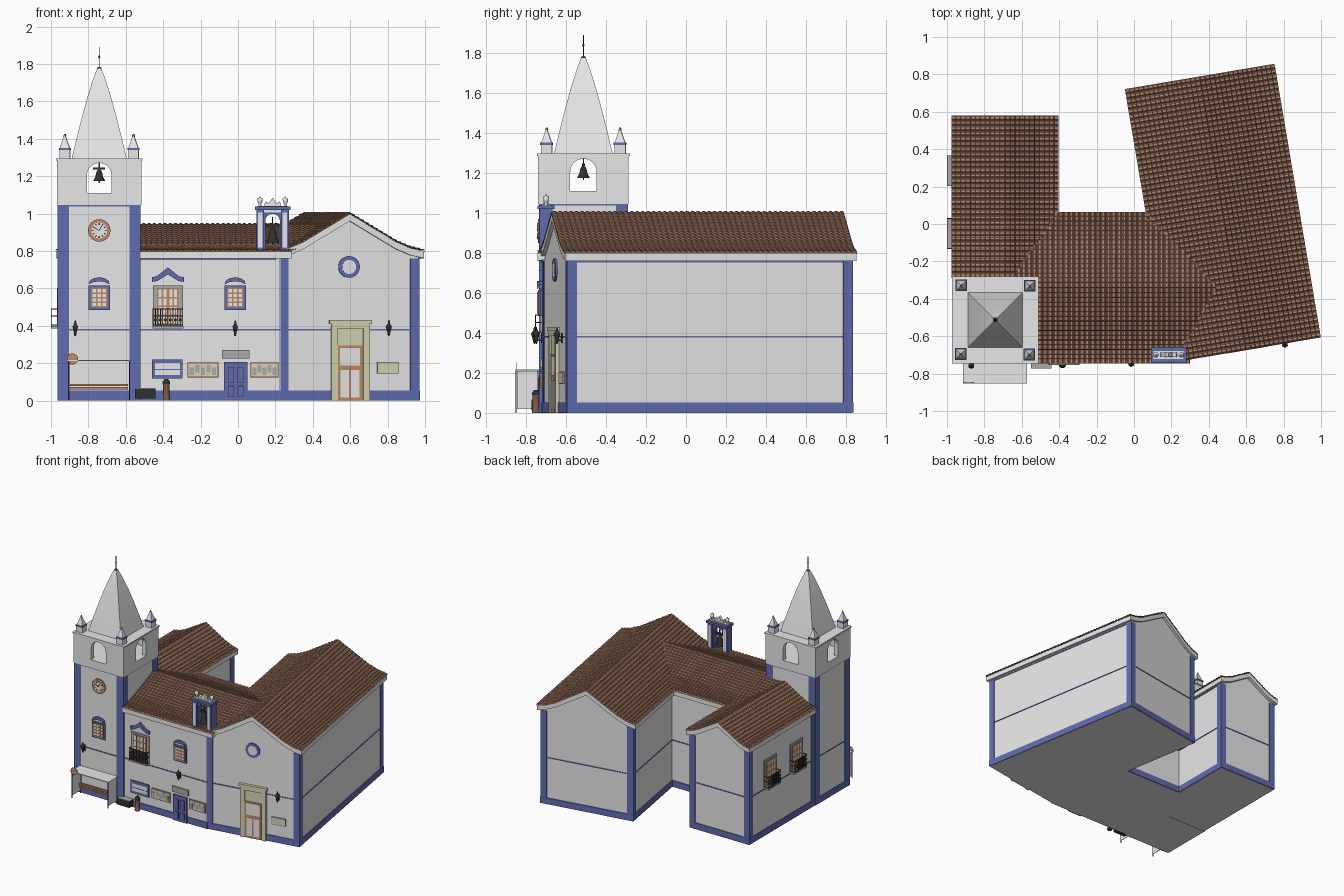
import bpy, bmesh
from math import pi, sin, cos, radians
from mathutils import Matrix

if "Cube" in bpy.data.objects:
    bpy.data.objects.remove(bpy.data.objects["Cube"])


def material(name, red, green, blue):
    mat = bpy.data.materials.new(name)
    mat.use_nodes = True
    mat.diffuse_color = (red, green, blue, 1)
    mat.node_tree.nodes["Principled BSDF"].inputs["Base Color"].default_value = (red, green, blue, 1)
    return mat


white = material("white plaster", .8, .8, .8)
blue = material("blue trim", .12, .15, .43)
tile = material("terracotta tile", .47, .25, .16)
groove = material("tile groove", .23, .115, .075)
wood = material("orange wood", .52, .25, .13)
brown = material("dark brown wood", .2, .09, .05)
stone = material("beige stone", .68, .65, .47)
grey = material("grey stone", .4, .4, .41)
black = material("dark iron", .03, .03, .03)


def move(x, y, z=0, turn=0):
    return Matrix.Translation((x, y, z)) @ Matrix.Rotation(radians(turn), 4, "Z")


def finish(name, bm, mats, frame):
    mesh = bpy.data.meshes.new(name)
    bm.to_mesh(mesh)
    bm.free()
    for mat in mats:
        mesh.materials.append(mat)
    obj = bpy.data.objects.new(name, mesh)
    obj.matrix_world = frame
    bpy.context.collection.objects.link(obj)
    return obj


def prism(name, mat, frame, points, y0, y1):
    """Outline in x and z, extruded along y."""
    bm = bmesh.new()
    face = bm.faces.new([bm.verts.new((x, y0, z)) for x, z in points])
    new = bmesh.ops.extrude_face_region(bm, geom=[face])["geom"]
    bmesh.ops.translate(bm, vec=(0, y1 - y0, 0), verts=[v for v in new if isinstance(v, bmesh.types.BMVert)])
    bmesh.ops.recalc_face_normals(bm, faces=bm.faces)
    return finish(name, bm, [mat], frame)


def box(name, mat, frame, x0, x1, y0, y1, z0, z1):
    return prism(name, mat, frame, [(x0, z0), (x1, z0), (x1, z1), (x0, z1)], y0, y1)


def plate(name, mat, frame, x, z, w, h, depth):
    """Panel on a wall, centred on x, standing at height z."""
    return box(name, mat, frame, x - w / 2, x + w / 2, -depth, .002, z, z + h)


def disc(name, mat, frame, x, z, r, depth, back=0):
    ring = [(x + r * cos(a * pi / 12), z + r * sin(a * pi / 12)) for a in range(24)]
    return prism(name, mat, frame, ring, -depth, back)


def lathe(name, mat, frame, profile, sides=12):
    bm = bmesh.new()
    rows = []
    for r, z in profile:
        rows.append([bm.verts.new((r * cos((s + .5) * 2 * pi / sides), r * sin((s + .5) * 2 * pi / sides), z))
                     for s in range(sides)])
    for low, high in zip(rows, rows[1:]):
        for s in range(sides):
            t = (s + 1) % sides
            bm.faces.new((low[s], low[t], high[t], high[s]))
    bm.faces.new(rows[0][::-1])
    bm.faces.new(rows[-1])
    obj = finish(name, bm, [mat], frame)
    if sides > 4:
        for poly in obj.data.polygons:
            poly.use_smooth = len(poly.vertices) == 4


def arch(name, mat, frame, half, r, z0, spring, z1, y0, y1):
    curve = [(-r * cos(a * pi / 12), spring + r * sin(a * pi / 12)) for a in range(13)]
    prism(name, mat, frame, [(-half, z0), (-r, z0)] + curve + [(r, z0), (half, z0), (half, z1), (-half, z1)], y0, y1)


# Flared roof section, as fractions of half width and rise
SECTION = [(0, 1), (.62, .25), (.82, .08), (1, 0)]


def roof_height(x, half, eave, rise):
    f = min(abs(x) / half, 1)
    for (a, p), (b, q) in zip(SECTION, SECTION[1:]):
        if f <= b:
            return eave + rise * (p + (q - p) * (f - a) / (b - a))
    return eave


def roof(name, frame, half, eave, rise, y0, y1, slab_start, slab_end, skew=0):
    def line(width, drop):
        xs = [s * f * width for s in (-1, 1) for f, _ in (SECTION[::-1] if s < 0 else SECTION[1:])]
        return [(x, roof_height(x, half, eave, rise) - drop) for x in xs]
    prism(name + "_slab", tile, frame, line(half, 0) + line(half, .004)[::-1], slab_start, slab_end)
    prism(name + "_cornice", white, frame, line(half - .003, .003) + line(half - .003, .04)[::-1],
          slab_start + .003, slab_end - .003)
    # Rows of overlapping rolled tiles
    rows, cols = round(half / .026), round((y1 - y0) / .028)
    pitch = (y1 - y0) / cols
    ys = [(y0 + (c + f) * pitch, h) for c in range(cols)
          for f, h in ((0, 0), (.16, 0), (.36, .005), (.8, .005))] + [(y1, 0)]
    stations = []
    for r in range(rows):
        stations += [(half * (1 - r / rows), .007), (half * (1 - (r + .87) / rows), .001)]
    stations.append((0, .004))
    bm = bmesh.new()
    for side in (1, -1):
        grid = [[bm.verts.new((side * x, y, roof_height(x, half, eave, rise) + lift + h)) for y, h in ys]
                for x, lift in stations]
        for i in range(len(stations) - 1):
            for j in range(len(ys) - 1):
                hidden = side > 0 and ys[j][0] < slab_start - .01
                if hidden or ys[j][0] > y1 - skew * stations[i][0] / half:
                    continue
                quad = [grid[i][j], grid[i][j + 1], grid[i + 1][j + 1], grid[i + 1][j]]
                bm.faces.new(quad[::side]).material_index = int(j % 4 == 0 or i % 2)
    finish(name + "_tiles", bm, [tile, groove], frame)


def body(name, frame, hx, y0, y1, half, eave, rise):
    top = [(f * hx, roof_height(f * hx, half, eave, rise) - .03) for f in (-1, -.7, 0, .7, 1)]
    prism(name + "_walls", white, frame, [(hx, 0), (-hx, 0)] + top, y0, y1)


def trim(name, frame, hx, y0, y1, top, corner):
    def band(label, out, z0, z1, inset=0):
        box(name + label, blue, frame, -hx - out, hx + out, y0 - out + inset, y1 + out - inset, z0, z1)
    band("_base_band", .006, .002, .053)
    band("_middle_band", .004, .376, .384)
    band("_top_band", .004, top - .008, top, 0 if top > 1 else .02)
    if corner:
        for sx in (-1, 1):
            for y, d in ((y0, 1), (y1, -1)):
                xs = sorted((sx * (hx + .005), sx * (hx - corner)))
                yy = sorted((y - d * .005, y + d * corner))
                box(name + "_corner", blue, frame, *xs, *yy, .003, top)


# Three buildings under tiled roofs
church, wing, centre = move(.475, .0575, 0, 9.6), move(-.69, 0), move(0, -.34, 0, -90)
roof("church_roof", church, .406, .8, .2, -.742, .742, -.742, .742)
body("church", church, .375, -.72, .72, .406, .8, .2)
trim("church", church, .375, -.72, .72, .76, .045)
roof("wing_roof", wing, .287, .8, .14, -.29, .58, -.29, .58)
body("wing", wing, .265, -.29, .55, .287, .8, .14)
trim("wing", wing, .265, -.29, .55, .76, .045)
roof("centre_roof", centre, .405, .8, .14, -.69, .47, -.525, .29, .17)
body("centre", centre, .38, -.6, .226, .405, .8, .14)
trim("centre", centre, .38, -.6, .222, .76, 0)

# Tower shaft and open belfry
tower = move(-.742, -.513)
box("tower_shaft", white, tower, -.217, .217, -.217, .217, 0, 1.05)
trim("tower", tower, .217, -.217, .217, 1.045, .055)
box("belfry_floor", white, tower, -.226, .226, -.226, .226, 1.045, 1.11)
for turn in range(0, 360, 90):
    side = tower @ Matrix.Rotation(radians(turn), 4, "Z")
    arch("belfry_wall", white, side, .226, .066, 1.11, 1.205, 1.29, -.226, -.19)
    # Corner pinnacles
    pin = side @ Matrix.Translation((.185, .182, 0))
    lathe("pinnacle_base", white, pin, [(.039, 1.29), (.039, 1.345)], 4)
    lathe("pinnacle_band", blue, pin, [(.044, 1.34), (.044, 1.352)], 4)
    lathe("pinnacle_point", white, pin, [(.036, 1.352), (.006, 1.415)], 4)
    lathe("pinnacle_ball", grey, pin, [(.003, 1.405), (.007, 1.416), (.003, 1.427)], 8)
box("belfry_cornice", white, tower, -.232, .232, -.232, .232, 1.285, 1.296)
spire_shape = [(.148, 1.29), (.122, 1.4), (.094, 1.51), (.064, 1.62), (.036, 1.71), (.012, 1.775)]
lathe("spire", white, tower, [(r * 2 ** .5, z) for r, z in spire_shape], 4)
lathe("finial", black, tower, [(.014, 1.77), (.012, 1.78), (.002, 1.785), (.002, 1.83), (.007, 1.838),
                               (.002, 1.846), (.002, 1.89)], 8)
BELL = [(1, 0), (.95, .08), (.65, .35), (.5, .75), (.3, .95), (.08, 1)]


def bell(name, frame, r, z, h):
    lathe(name, black, frame, [(a * r, z + b * h) for a, b in BELL], 16)
    box(name + "_yoke", black, frame, -r, r, -.008, .008, z + h, z + h * 1.2)
    box(name + "_hanger", black, frame, -.003, .003, -.003, .003, z - .01, z + h * 1.6)


bell("tower_bell", tower, .032, 1.175, .06)

# Small bell gable on the front eave
gable = move(.185, -.7)
arch("gable_arch", white, gable, .085, .042, .79, .96, 1.025, -.02, .02)
arch("gable_arch_rim", blue, gable, .047, .039, .79, .96, 1.006, -.023, .023)
for s in (-1, 1):
    box("gable_pillar", blue, gable, s * .066 - .021, s * .066 + .021, -.032, .032, .79, 1.02)
    for y in (-.034, .031):
        box("gable_pillar_panel", white, gable, s * .066 - .012, s * .066 + .012, y, y + .003, .82, 1.005)
    lathe("gable_urn", white, gable @ Matrix.Translation((s * .068, 0, 0)),
          [(.013, 1.035), (.006, 1.05), (.013, 1.062), (.015, 1.08), (.005, 1.084), (.004, 1.092)])
box("gable_cornice", blue, gable, -.095, .095, -.042, .042, 1.02, 1.038)
box("gable_cornice_top", white, gable, -.08, .08, -.022, .022, 1.03, 1.042)
prism("gable_crest", white, gable, [(-.045, 1.038), (.045, 1.038), (.04, 1.065), (.02, 1.055), (0, 1.085),
                                    (-.02, 1.055), (-.04, 1.065)], -.012, .012)
bell("gable_bell", gable, .034, .845, .085)

# Wall frames: x along the wall, -y outward
tower_front, centre_front = move(0, -.73), move(0, -.72)
church_front = church @ Matrix.Translation((0, -.72, 0))
west = move(-.955, 0, 0, -90)


def glazing(name, frame, x, z, w, h, columns, rows, depth):
    plate(name + "_glass", white, frame, x, z, w, h, depth)
    for c in range(columns + 1):
        plate(name + "_bar", wood, frame, x - w / 2 + w * c / columns, z, .008, h, depth + .003)
    for r in range(rows + 1):
        plate(name + "_rail", wood, frame, x, z + h * r / rows - .004, w + .008, .008, depth + .003)


def small_window(frame, x):
    plate("window_surround", blue, frame, x, .485, .114, .13, .009)
    glazing("window", frame, x, .502, .082, .098, 3, 4, .011)
    hood = [(-.056, .622), (-.05, .642), (-.03, .654), (0, .66), (.03, .654), (.05, .642), (.056, .622),
            (.03, .634), (0, .638), (-.03, .634)]
    prism("window_hood", blue, frame, [(x + a, z) for a, z in hood], -.016, .005)


def balcony(frame, x, depth):
    plate("balcony_surround", grey, frame, x, .395, .16, .222, .009)
    for s in (-.029, .029):
        glazing("balcony_door", frame, x + s, .41, .05, .188, 2, 4, .011)
    plate("balcony_slab", grey, frame, x, .385, .165, .014, depth)
    for z in (.402, .45, .488):
        for s in (-.08, .08):
            box("side_rail", black, frame, x + s - .002, x + s + .002, -depth, 0, z, z + .005)
        box("front_rail", black, frame, x - .082, x + .082, -depth, .004 - depth, z, z + .005)
    for i in range(13):
        a = x - .08 + i * .16 / 12
        box("baluster", black, frame, a - .002, a + .002, -depth, .004 - depth, .39, .49)
        if i % 2:
            disc("baluster_scroll", black, frame, a, .432, .008, depth, .003 - depth)


small_window(tower_front, -.742)
small_window(centre_front, -.015)
balcony(centre_front, -.375, .035)
prism("balcony_hood", blue, centre_front, [(-.46, .635), (-.46, .66), (-.435, .665), (-.375, .712), (-.315, .665),
      (-.29, .66), (-.29, .635), (-.32, .64), (-.375, .675), (-.43, .64)], -.016, .005)
for y in (.285, -.05):
    balcony(west, -y, .045)

# Clock
disc("clock_ring", wood, tower_front, -.742, .91, .06, .009)
disc("clock_face", white, tower_front, -.742, .91, .043, .012)
for i in range(12):
    spot = tower_front @ Matrix.Translation((-.742, 0, .91)) @ Matrix.Rotation(i * pi / 6, 4, "Y")
    plate("clock_mark", black, spot, 0, .03, .006, .01, .014)
    if i in (1, 10):
        plate("clock_hand", black, spot, 0, 0, .004, .028, .015)

# Street level of the centre
plate("low_window_surround", blue, centre_front, -.378, .118, .165, .102, .009)
plate("low_window_glass", white, centre_front, -.378, .138, .134, .062, .011)
plate("low_window_bar", blue, centre_front, -.378, .164, .134, .004, .013)
for x, w in ((-.188, .165), (.142, .15)):
    plate("notice_board", wood, centre_front, x, .125, w, .08, .009)
    plate("notice_back", stone, centre_front, x, .131, w - .012, .068, .011)
    for i in range(5):
        plate("notice", grey, centre_front, x + (i - 2) * w * .18, .138 + .012 * (i % 2), .022, .04, .012)
plate("blue_door", blue, centre_front, -.012, 0, .125, .208, .014)
for x in (-.037, .013):
    for z, h in ((.02, .06), (.095, .085)):
        plate("door_recess", black, centre_front, x, z, .033, h, .015)
        plate("door_panel", blue, centre_front, x, z + .003, .027, h - .006, .017)
plate("grey_plaque", grey, centre_front, -.012, .226, .145, .046, .009)

# Church entrance and round window
plate("portal", stone, church_front, .005, 0, .18, .41, .009)
for s in (-1, 1):
    plate("portal_jamb", stone, church_front, .005 + s * .087, 0, .036, .4, .018)
plate("portal_lintel", stone, church_front, .005, .385, .205, .025, .02)
plate("portal_cornice", stone, church_front, .005, .41, .23, .02, .023)
plate("church_door", wood, church_front, .002, 0, .136, .295, .013)
plate("church_door_glass", white, church_front, .002, .188, .108, .094, .015)
for x in (-.027, .031):
    plate("church_door_panel", white, church_front, x, .018, .046, .145, .015)
disc("round_window_ring", blue, church_front, -.002, .715, .058, .009)
disc("round_window_glass", white, church_front, -.002, .715, .038, .01)
plate("wall_plaque_edge", grey, church_front, .208, .145, .115, .062, .008)
plate("wall_plaque", stone, church_front, .208, .148, .109, .056, .01)

# Wall lanterns
for frame, x in ((tower_front, -.87), (centre_front, -.015), (church_front, .21)):
    lamp = frame @ Matrix.Translation((x, -.028, 0))
    lathe("lantern", black, lamp, [(.003, .345), (.007, .36), (.015, .39), (.017, .396), (.006, .412),
                                   (.002, .43)], 6)
    plate("lantern_arm", black, frame, x, .36, .005, .006, .028)
    plate("lantern_bracket", black, frame, x, .35, .008, .05, .006)

# Bus shelter, bench and sign
for x in (-.905, -.58):
    box("shelter_side", white, move(x, 0), -.002, .002, -.845, -.73, .02, .21)
    for y in (-.85, -.74):
        box("shelter_post", black, move(x, y), -.003, .003, -.002, .003, 0, .212)
box("shelter_roof", white, move(0, 0), -.915, -.573, -.853, -.73, .212, .218)
for z in (.06, .078):
    box("bench_slat", wood, move(0, 0), -.898, -.587, -.79 + z / 3, -.775 + z / 3, z, z + .012)
disc("stop_sign", wood, move(0, -.849), -.885, .222, .03, .002)
disc("stop_sign_back", grey, move(0, -.847), -.885, .222, .03, .002)

# Street box and litter bin
box("street_box", black, move(0, 0), -.55, -.44, -.772, -.72, .012, .063)
box("street_box_lid", grey, move(0, 0), -.55, -.44, -.772, -.72, .063, .067)
lathe("litter_bin", brown, move(-.383, -.75), [(.02, 0), (.02, .012), (.017, .015), (.018, .09)])
lathe("litter_bin_lid", black, move(-.383, -.75), [(.021, .09), (.021, .1), (.01, .115)])
